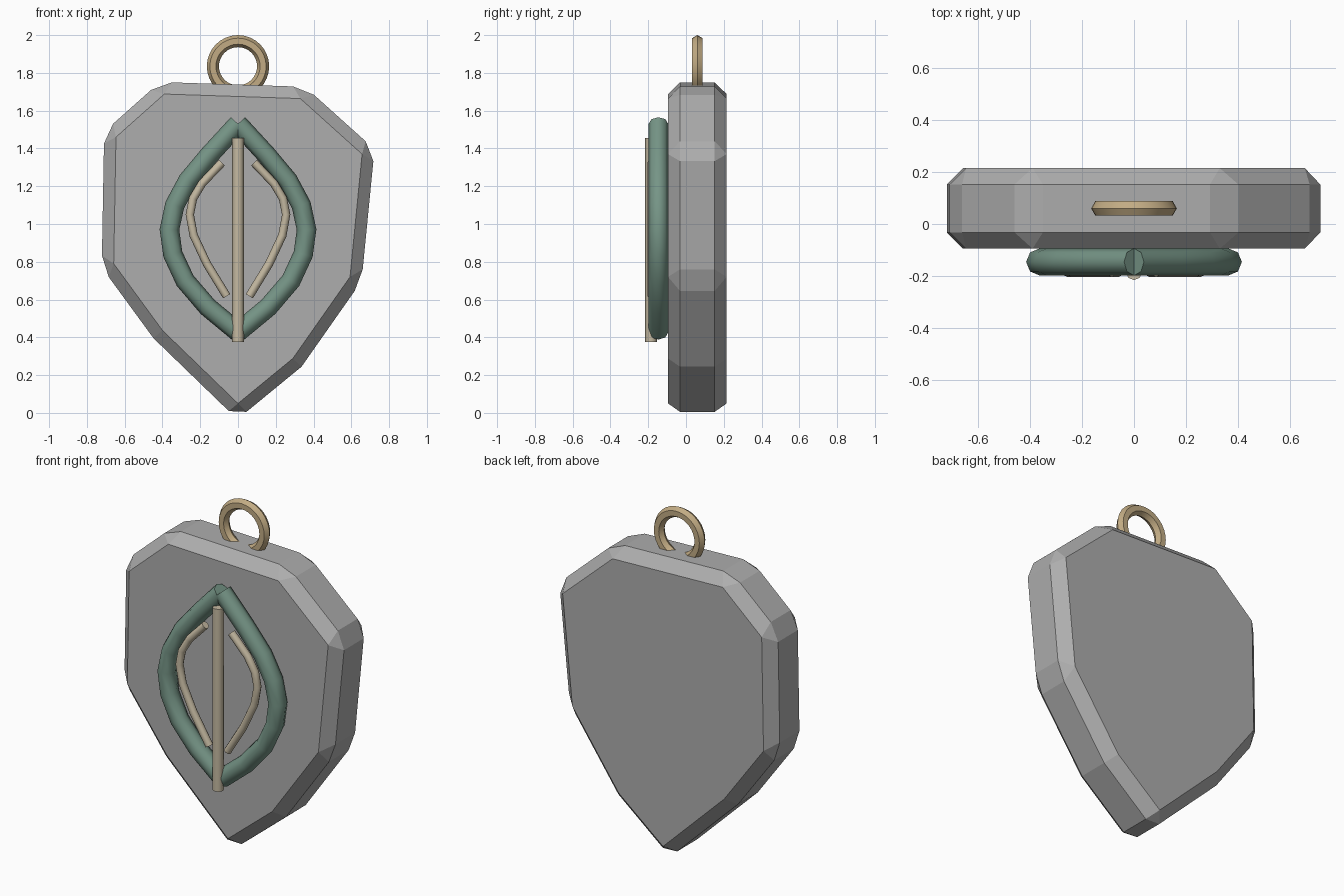
import bpy, bmesh, math
from mathutils import Vector

if "Cube" in bpy.data.objects:
    bpy.data.objects.remove(bpy.data.objects["Cube"])


def material(name, rgb):
    m = bpy.data.materials.new(name)
    m.diffuse_color = (*rgb, 1)
    m.use_nodes = True
    m.node_tree.nodes["Principled BSDF"].inputs["Base Color"].default_value = m.diffuse_color
    return m


GREY = material("stone grey", (0.42, 0.42, 0.42))
GREEN = material("leaf green", (0.18, 0.30, 0.24))
CREAM = material("pale cream", (0.56, 0.49, 0.36))
GOLD = material("tan gold", (0.54, 0.41, 0.23))


def activate(ob):
    bpy.ops.object.select_all(action='DESELECT')
    ob.select_set(True)
    bpy.context.view_layer.objects.active = ob


def finish(ob, name, mat, smooth=True):
    ob.name = name
    ob.data.materials.clear()
    ob.data.materials.append(mat)
    activate(ob)
    if smooth:
        bpy.ops.object.shade_smooth_by_angle(angle=math.radians(50))


def tube(name, points, y, radius, mat):
    """Eight-sided capped tube along an x/z path."""
    cu = bpy.data.curves.new(name, 'CURVE')
    cu.dimensions = '3D'
    cu.bevel_depth = radius
    cu.bevel_resolution = 2
    cu.use_fill_caps = True
    sp = cu.splines.new('POLY')
    sp.points.add(len(points) - 1)
    for p, (x, z) in zip(sp.points, points):
        p.co = (x, y, z, 1)
    ob = bpy.data.objects.new(name, cu)
    bpy.context.collection.objects.link(ob)
    activate(ob)
    bpy.ops.object.convert(target='MESH')
    finish(bpy.context.object, name, mat)


# Stone slab: flat face outline pushed outward, extruded, then chamfered
BEVEL = 0.063
face = [(-0.39, 1.688), (0.33, 1.664), (0.657, 1.37), (0.593, 0.72),
        (0.29, 0.288), (0.0, 0.05), (-0.40, 0.437), (-0.658, 0.79), (-0.646, 1.46)]
corners = []
for i, p in enumerate(face):
    p, before, after = Vector(p), Vector(face[i - 1]), Vector(face[(i + 1) % len(face)])
    d1, d2 = (p - before).normalized(), (after - p).normalized()
    n1, n2 = Vector((-d1.y, d1.x)), Vector((-d2.y, d2.x))
    corners.append(p + (n1 + n2) * BEVEL / (1 + n1.dot(n2)))

bm = bmesh.new()
front = bm.faces.new([bm.verts.new((c.x, -0.095, c.y)) for c in corners])
back = bmesh.ops.extrude_face_region(bm, geom=[front])
bmesh.ops.translate(bm, vec=(0, 0.31, 0),
                    verts=[v for v in back["geom"] if isinstance(v, bmesh.types.BMVert)])
if front not in bm.faces[:]:
    bm.faces.new([v for v in bm.verts if v.co.y < 0])
elif not any(all(v.co.y < 0 for v in f.verts) for f in bm.faces):
    bm.faces.new([v for v in bm.verts if v.co.y < 0])
bmesh.ops.recalc_face_normals(bm, faces=bm.faces[:])
me = bpy.data.meshes.new("stone_slab")
bm.to_mesh(me)
bm.free()
slab = bpy.data.objects.new("stone_slab", me)
bpy.context.collection.objects.link(slab)
mod = slab.modifiers.new("chamfer", 'BEVEL')
mod.width = BEVEL
mod.segments = 1
mod.limit_method = 'ANGLE'
mod.angle_limit = math.radians(20)
finish(slab, "stone_slab", GREY, smooth=False)
bpy.ops.object.modifier_apply(modifier=mod.name)

# Hanging ring
bpy.ops.mesh.primitive_torus_add(major_segments=32, minor_segments=6,
                                 major_radius=0.133, minor_radius=0.032,
                                 location=(0, 0.06, 1.835), rotation=(math.pi / 2, 0, 0))
ring = bpy.context.object
finish(ring, "hanging_ring", GOLD)
bpy.ops.object.shade_smooth_by_angle(angle=math.radians(75))

# Leaf outline and inner veins, mirrored left and right
leaf = [(0, 1.53), (0.15, 1.367), (0.265, 1.23), (0.335, 1.10), (0.363, 0.97),
        (0.345, 0.84), (0.28, 0.70), (0.16, 0.56), (0, 0.428)]
vein = [(0.085, 1.325), (0.19, 1.215), (0.238, 1.135), (0.255, 1.05), (0.235, 0.94),
        (0.165, 0.79), (0.06, 0.618)]
for side, s in (("left", -1), ("right", 1)):
    tube(side + "_leaf_edge", [(s * x, z) for x, z in leaf], -0.146, 0.052, GREEN)
    tube(side + "_vein", [(s * x, z) for x, z in vein], -0.182, 0.022, CREAM)

# Central stem
tube("leaf_stem", [(0, 0.375), (0, 1.455)], -0.185, 0.031, CREAM)
